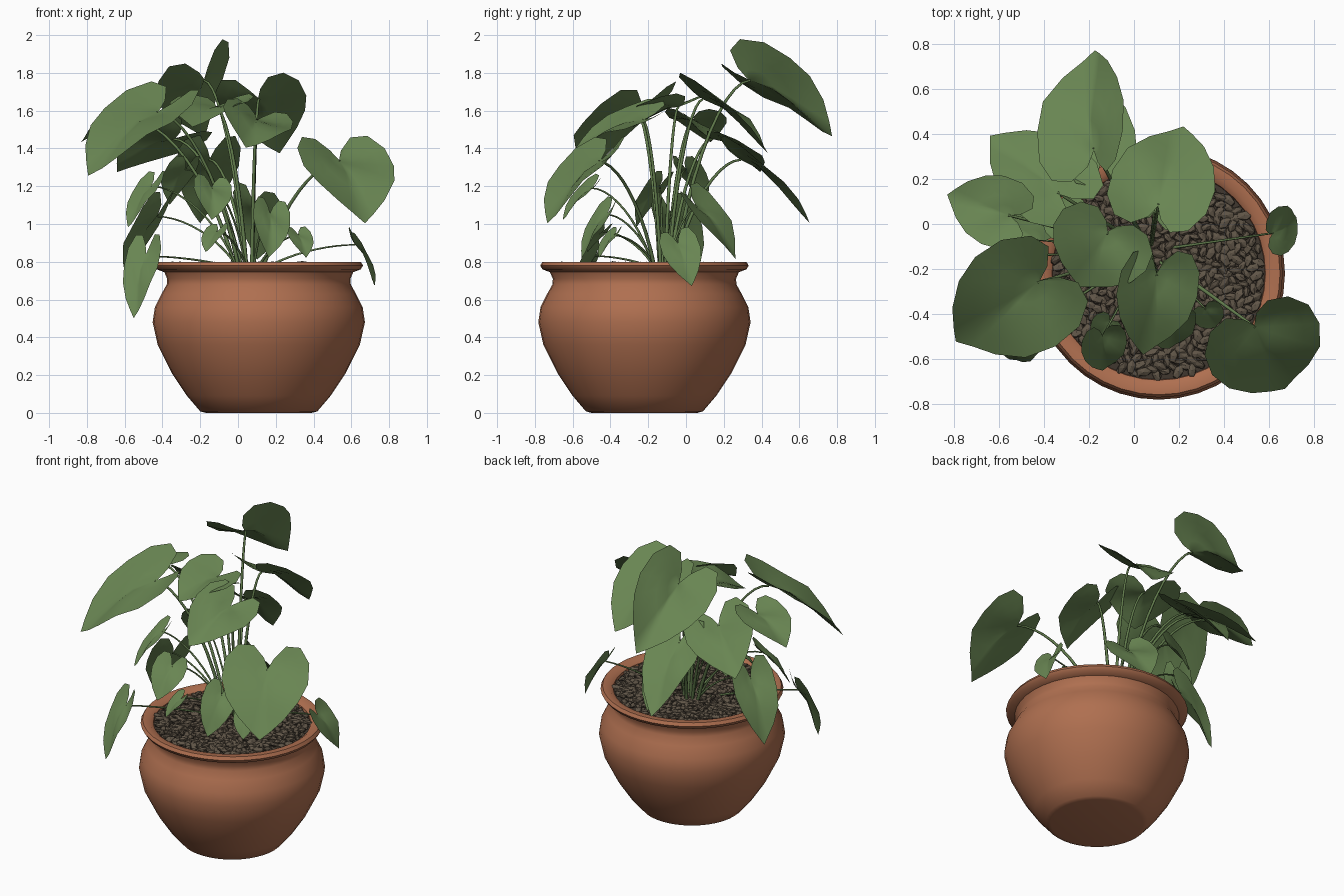
import bpy, bmesh, math, random
from mathutils import Vector, Matrix, Quaternion

random.seed(4)
cube = bpy.data.objects.get("Cube")
if cube:
    bpy.data.objects.remove(cube, do_unlink=True)


def make_material(name, rgb):
    mat = bpy.data.materials.new(name)
    mat.use_nodes = True
    color = (*rgb, 1)
    mat.diffuse_color = color
    shader = next(n for n in mat.node_tree.nodes if n.type == 'BSDF_PRINCIPLED')
    shader.inputs["Base Color"].default_value = color
    shader.inputs["Roughness"].default_value = 0.8
    return mat


terracotta = make_material("terracotta", (0.43, 0.16, 0.08))
leaf_green = make_material("leaf green", (0.14, 0.235, 0.085))
stem_green = make_material("stem green", (0.12, 0.2, 0.072))
pebble_brown = make_material("pebble brown", (0.118, 0.092, 0.064))
soil_brown = make_material("soil brown", (0.05, 0.038, 0.028))

POT = Vector((0.11, -0.22, 0))
SEGMENTS = 40


def add_mesh(name, bm, mat, smooth=True):
    mesh = bpy.data.meshes.new(name)
    for face in bm.faces:
        face.smooth = smooth
    bm.to_mesh(mesh)
    bm.free()
    mesh.materials.append(mat)
    obj = bpy.data.objects.new(name, mesh)
    bpy.context.collection.objects.link(obj)
    return obj


def select_only(obj):
    bpy.ops.object.select_all(action='DESELECT')
    obj.select_set(True)
    bpy.context.view_layer.objects.active = obj


# Pot: a turned profile of (radius, height)
def build_pot():
    profile = [(0, 0), (0.28, 0), (0.31, 0.008), (0.38, 0.09), (0.46, 0.21),
               (0.535, 0.36), (0.562, 0.48), (0.55, 0.56), (0.515, 0.63),
               (0.487, 0.68), (0.485, 0.71), (0.5, 0.745), (0.54, 0.76),
               (0.552, 0.78), (0.54, 0.8), (0.5, 0.8), (0.475, 0.78), (0.465, 0.72)]
    bm = bmesh.new()
    verts = [bm.verts.new((r, 0, z)) for r, z in profile]
    edges = [bm.edges.new(pair) for pair in zip(verts, verts[1:])]
    bmesh.ops.spin(bm, geom=verts + edges, axis=(0, 0, 1), cent=(0, 0, 0),
                   angle=math.tau, steps=SEGMENTS)
    bmesh.ops.remove_doubles(bm, verts=bm.verts, dist=0.0005)
    bmesh.ops.recalc_face_normals(bm, faces=bm.faces)
    pot = add_mesh("pot", bm, terracotta)
    pot.location = POT
    select_only(pot)
    bpy.ops.object.shade_smooth_by_angle(angle=math.radians(40))


# Soil disc with a layer of tumbled pebbles
def build_soil():
    bm = bmesh.new()
    bmesh.ops.create_circle(bm, cap_ends=True, radius=0.48, segments=SEGMENTS)
    soil = add_mesh("soil", bm, soil_brown)
    soil.location = POT + Vector((0, 0, 0.765))

    bm = bmesh.new()
    count = 520
    golden = math.pi * (3 - math.sqrt(5))
    for i in range(count):
        radius = 0.46 * math.sqrt((i + 0.5) / count)
        spot = Vector((radius * math.cos(i * golden), radius * math.sin(i * golden),
                       0.775 + random.uniform(-0.006, 0.012)))
        turn = (Matrix.Rotation(random.uniform(0, math.tau), 4, 'Z')
                @ Matrix.Rotation(random.uniform(-0.7, 0.7), 4, 'X'))
        size = random.uniform(0.85, 1.25)
        shape = Matrix.Diagonal((0.032 * size, 0.019 * size, 0.014, 1))
        bmesh.ops.create_icosphere(bm, subdivisions=1, radius=1,
                                   matrix=Matrix.Translation(spot) @ turn @ shape)
    add_mesh("pebbles", bm, pebble_brown, smooth=False).location = POT


# Right half of the heart outline: (along, across), notch to tip
HEART = [(-0.03, 0), (-0.18, 0.12), (-0.34, 0.38), (-0.32, 0.72), (-0.1, 0.97),
         (0.2, 1), (0.47, 0.84), (0.72, 0.53), (0.89, 0.22), (1, 0)]
RINGS = 4


def build_leaf(name, base, tip, width, roll, fold=0.2):
    base, tip = Vector(base), Vector(tip)
    length = (tip - base).length
    along = (tip - base).normalized()
    across = along.cross(Vector((0, 0, 1))).normalized()
    across = Quaternion(along, math.radians(-roll)) @ across
    up = across.cross(along)
    outline = HEART + [(u, -v) for u, v in HEART[-2:0:-1]]

    def place(u, v):
        lift = fold * abs(v) * width / 2 + 0.28 * length * max(u, 0) * (1 - u)
        lift += 0.02 * length * math.sin(7 * u + 3 * v)
        return base + along * u * length + across * v * width / 2 + up * lift

    bm = bmesh.new()
    center = bm.verts.new(base)
    rings = [[bm.verts.new(place(u * k / RINGS, v * k / RINGS)) for u, v in outline]
             for k in range(1, RINGS + 1)]
    n = len(outline)
    for i in range(n):
        j = (i + 1) % n
        bm.faces.new((center, rings[0][i], rings[0][j]))
        for inner, outer in zip(rings, rings[1:]):
            bm.faces.new((inner[i], outer[i], outer[j], inner[j]))
    add_mesh(name, bm, leaf_green)


# Stem: an arching tube from the crown to the leaf base
def build_stem(name, end, thickness):
    end = Vector(end)
    crown = Vector((0.07, -0.12, 0.76))
    flat = Vector((end.x - crown.x, end.y - crown.y, 0))
    start = crown + flat * 0.13
    rise = Vector((0, 0, end.z - start.z))
    curve = bpy.data.curves.new(name, 'CURVE')
    curve.dimensions = '3D'
    curve.bevel_depth = thickness
    curve.bevel_resolution = 1
    curve.resolution_u = 10
    spline = curve.splines.new('BEZIER')
    spline.bezier_points.add(1)
    ends = ((start, start - rise * 0.2, start + flat * 0.2 + rise * 0.6, 1.2),
            (end, end - flat * 0.28, end + flat * 0.1, 0.7))
    for point, (co, left, right, radius) in zip(spline.bezier_points, ends):
        point.handle_left_type = point.handle_right_type = 'FREE'
        point.co, point.handle_left, point.handle_right = co, left, right
        point.radius = radius
    curve.materials.append(stem_green)
    bpy.context.collection.objects.link(bpy.data.objects.new(name, curve))


# name: (base, tip, width, roll in degrees, optional fold)
UPPER = {
    "top_back": ((-0.18, 0.34, 1.76), (-0.17, 0.77, 1.46), 0.46, 34, 0.42),
    "back": ((0.11, 0.09, 1.66), (0.22, 0.43, 1.37), 0.47, 10),
    "back_right": ((-0.34, 0.14, 1.45), (-0.64, 0.39, 1.27), 0.43, -20),
    "back_low": ((-0.15, 0.29, 1.34), (-0.2, 0.65, 1), 0.34, 0),
    "big_right": ((-0.43, -0.26, 1.59), (-0.79, -0.52, 1.25), 0.54, 10),
    "far_right": ((-0.56, 0.04, 1.55), (-0.83, 0.13, 1.43), 0.32, 0),
    "big_left": ((0.54, -0.46, 1.33), (0.67, -0.73, 1), 0.53, 0),
    "middle": ((-0.12, -0.04, 1.62), (-0.24, -0.28, 1.51), 0.46, 0),
    "front_middle": ((0.1, -0.23, 1.55), (0.04, -0.58, 1.4), 0.38, 20),
}
LOWER = {
    "front_heart": ((-0.14, -0.5, 1.19), (-0.14, -0.65, 1.02), 0.21, 15),
    "left_rim": ((0.62, -0.04, 0.89), (0.72, 0.03, 0.67), 0.21, -25),
    "right_rim": ((-0.49, -0.48, 0.83), (-0.55, -0.6, 0.5), 0.2, 0),
    "right_hanging": ((-0.43, -0.07, 1.04), (-0.59, 0.02, 0.68), 0.28, 0),
    "right_inner": ((-0.46, -0.14, 1.2), (-0.58, -0.26, 0.98), 0.17, 0),
    "right_upper": ((-0.28, 0, 1.29), (-0.36, 0.09, 1.1), 0.22, 0),
    "back_inner": ((0.09, 0.06, 1.09), (0.1, 0.26, 0.81), 0.3, -25),
    "front_small": ((0.17, -0.42, 1.05), (0.16, -0.55, 0.82), 0.21, 25),
    "left_small": ((0.32, -0.38, 0.94), (0.36, -0.46, 0.82), 0.14, 0),
    "right_small": ((-0.11, -0.44, 0.96), (-0.17, -0.52, 0.85), 0.14, 0),
}

build_pot()
build_soil()
for group, thickness in ((UPPER, 0.009), (LOWER, 0.006)):
    for part, shape in group.items():
        build_leaf(part + "_leaf", *shape)
        build_stem(part + "_stem", shape[0], thickness)
